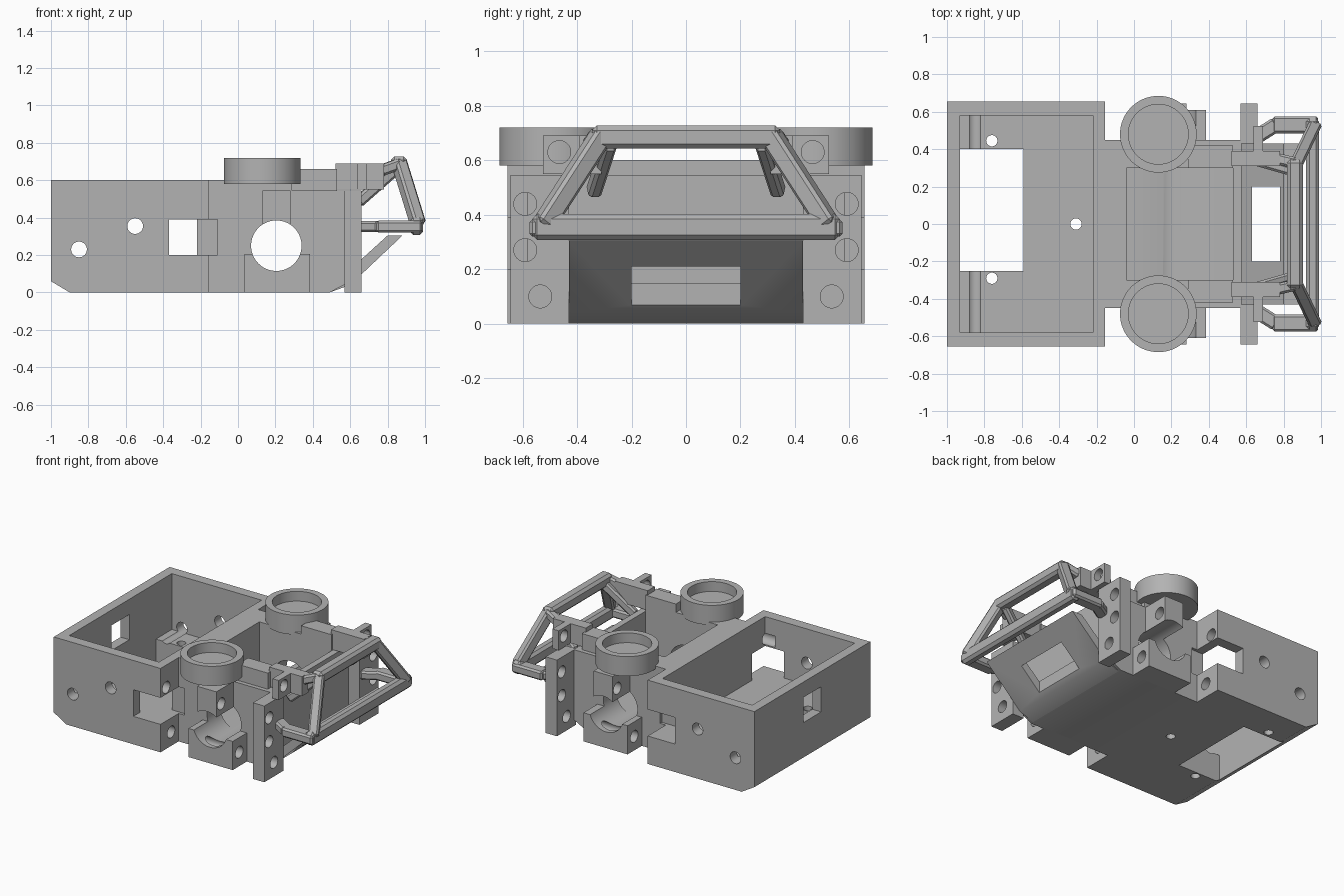
import bpy, bmesh
from math import radians
from mathutils import Matrix, Vector

if "Cube" in bpy.data.objects:
    bpy.data.objects.remove(bpy.data.objects["Cube"], do_unlink=True)

grey = bpy.data.materials.new("plain_grey")
grey.use_nodes = True
COLOUR = (0.45, 0.45, 0.45, 1)
grey.diffuse_color = COLOUR
grey.node_tree.nodes["Principled BSDF"].inputs["Base Color"].default_value = COLOUR


def make(name, bm):
    bmesh.ops.recalc_face_normals(bm, faces=bm.faces)
    mesh = bpy.data.meshes.new(name)
    bm.to_mesh(mesh)
    bm.free()
    mesh.materials.append(grey)
    ob = bpy.data.objects.new(name, mesh)
    bpy.context.collection.objects.link(ob)
    return ob


def prism(name, profile, y0, y1):
    """Side profile of (x, z) points extruded from y0 to y1."""
    bm = bmesh.new()
    face = bm.faces.new([bm.verts.new((x, y0, z)) for x, z in profile])
    ext = bmesh.ops.extrude_face_region(bm, geom=[face])["geom"]
    bmesh.ops.translate(bm, vec=(0, y1 - y0, 0),
                        verts=[v for v in ext if isinstance(v, bmesh.types.BMVert)])
    return make(name, bm)


def box(name, x, y, z):
    y = sorted(y)
    return prism(name, [(x[0], z[0]), (x[1], z[0]), (x[1], z[1]), (x[0], z[1])], *y)


def rod(name, a, b, r, sides=32):
    a, b = Vector(a), Vector(b)
    bm = bmesh.new()
    turn = (b - a).to_track_quat("Z", "Y").to_matrix().to_4x4()
    bmesh.ops.create_cone(bm, cap_ends=True, segments=sides, radius1=r, radius2=r,
                          depth=(b - a).length, matrix=Matrix.Translation((a + b) / 2) @ turn)
    return make(name, bm)


def beam(name, a, b, width, height, chamfer=0.012):
    """Chamfered bar between two points."""
    a, b = Vector(a), Vector(b)
    bm = bmesh.new()
    bmesh.ops.create_cube(bm, size=1)
    bmesh.ops.scale(bm, vec=(width, height, (b - a).length), verts=bm.verts)
    bmesh.ops.bevel(bm, geom=bm.edges[:], offset=chamfer, segments=1, affect="EDGES")
    turn = (b - a).to_track_quat("Z", "Y").to_matrix().to_4x4()
    bmesh.ops.transform(bm, matrix=Matrix.Translation((a + b) / 2) @ turn, verts=bm.verts)
    return make(name, bm)


def combine(target, tools, operation="DIFFERENCE"):
    bpy.context.view_layer.objects.active = target
    for tool in tools:
        mod = target.modifiers.new("cut", "BOOLEAN")
        mod.operation, mod.solver, mod.object = operation, "EXACT", tool
        bpy.ops.object.modifier_apply(modifier=mod.name)
        bpy.data.objects.remove(tool, do_unlink=True)


def screw_holes(x0, x1, spots, s):
    return [rod("cutter", (x0, s * y, z), (x1, s * y, z), 0.042) for y, z in spots]


# Chassis: open rear tray joined to the narrower front tub
chassis = prism("chassis", [(-1, 0.06), (-0.9, 0), (-0.155, 0), (-0.155, 0.6), (-1, 0.6)],
                -0.655, 0.655)
tub = prism("tub", [(-0.2, 0), (0.49, 0), (0.575, 0.045), (0.575, 0.545),
                    (0.29, 0.545), (0.29, 0.6), (-0.2, 0.6)], -0.45, 0.45)
combine(chassis, [tub], "UNION")
cuts = [
    box("tray", (-0.93, -0.22), (-0.58, 0.58), (0.2, 1)),
    box("pit", (-0.04, 0.53), (-0.3, 0.3), (0.125, 1)),
    box("floor_opening", (-0.93, -0.59), (-0.25, 0.4), (-0.1, 0.3)),
    box("rear_window", (-1.1, -0.9), (-0.1, 0.1), (0.31, 0.49)),
    rod("axle", (0.205, -1, 0.25), (0.205, 1, 0.25), 0.135, 64),
]
for x, y in ((-0.76, 0.445), (-0.76, -0.29), (-0.31, 0)):
    cuts.append(rod("floor_hole", (x, y, -0.1), (x, y, 0.3), 0.03))
for x, z in ((-0.85, 0.23), (-0.55, 0.355)):
    cuts.append(rod("wall_hole", (x, -1, z), (x, 1, z), 0.042))
for s in (-1, 1):
    cuts.append(box("notch", (-0.37, -0.11), (s * 0.43, s * 0.8), (0.2, 0.39)))
    cuts += screw_holes(-0.3, 0, ((0.59, 0.44), (0.535, 0.1)), s)
combine(chassis, cuts)

# Sloped nose plate with a rectangular window
nose = prism("nose_plate", [(0.49, 0), (0.6, 0.04), (0.88, 0.305), (0.8, 0.305),
                            (0.575, 0.1), (0.49, 0.1)], -0.43, 0.43)
combine(nose, [box("window", (0.63, 0.78), (-0.2, 0.2), (-0.1, 0.5))])

# Parts repeated on each side
for s, side in ((-1, "right"), (1, "left")):
    def span(a, b):
        return s * a, s * b

    def at(x, y, z):
        return x, s * y, z

    lower = box(side + "_axle_cradle", (0.035, 0.385), span(0.44, 0.61), (0, 0.205))
    upper = box(side + "_axle_cap", (0.13, 0.28), span(0.44, 0.645), (0.2, 0.545))
    for part, spots in ((lower, [(0.535, 0.1)]), (upper, [(0.59, 0.44)])):
        combine(part, [rod("axle", (0.205, -1, 0.25), (0.205, 1, 0.25), 0.135, 64)]
                + screw_holes(-0.1, 0.6, spots, s))

    # Round spring cup
    cup = rod(side + "_spring_cup", at(0.13, 0.48, 0.58), at(0.13, 0.48, 0.72), 0.205, 64)
    combine(cup, [rod("bore", at(0.13, 0.48, 0.65), at(0.13, 0.48, 0.9), 0.16, 64)])

    # Screw plate beside the nose
    plate = box(side + "_screw_plate", (0.57, 0.66), span(0.43, 0.645), (0, 0.545))
    combine(plate, screw_holes(0.4, 0.8, ((0.59, 0.44), (0.59, 0.27), (0.535, 0.1)), s))

    # Top rails and their drilled ears
    box(side + "_low_rail", (0.29, 0.53), span(0.3, 0.42), (0.545, 0.66))
    box(side + "_high_rail", (0.52, 0.78), span(0.31, 0.39), (0.55, 0.69))
    ear = box(side + "_rail_ear", (0.64, 0.69), span(0.38, 0.525), (0.55, 0.69))
    combine(ear, screw_holes(0.5, 0.8, [(0.465, 0.63)], s))

    # Bumper sides, posts and braces
    beam(side + "_bumper_side", at(0.74, 0.53, 0.352), at(0.985, 0.53, 0.352), 0.09, 0.065)
    beam(side + "_bumper_root", at(0.645, 0.46, 0.352), at(0.765, 0.535, 0.352), 0.08, 0.06)
    beam(side + "_bumper_post", at(0.86, 0.305, 0.7), at(0.965, 0.525, 0.36), 0.07, 0.075)
    beam(side + "_top_link", at(0.76, 0.35, 0.65), at(0.87, 0.325, 0.69), 0.06, 0.06)
    beam(side + "_brace", at(0.64, 0.34, 0.48), at(0.85, 0.28, 0.665), 0.05, 0.06)

# Bumper cross bars
beam("bumper_top_bar", (0.86, -0.345, 0.685), (0.86, 0.345, 0.685), 0.085, 0.085, 0.018)
beam("bumper_lower_bar", (0.955, -0.565, 0.355), (0.955, 0.565, 0.355), 0.07, 0.095, 0.018)

# Smooth round walls, keep corners sharp
for ob in bpy.context.scene.objects:
    ob.select_set(ob.type == "MESH")
bpy.ops.object.shade_smooth_by_angle(angle=radians(30))
